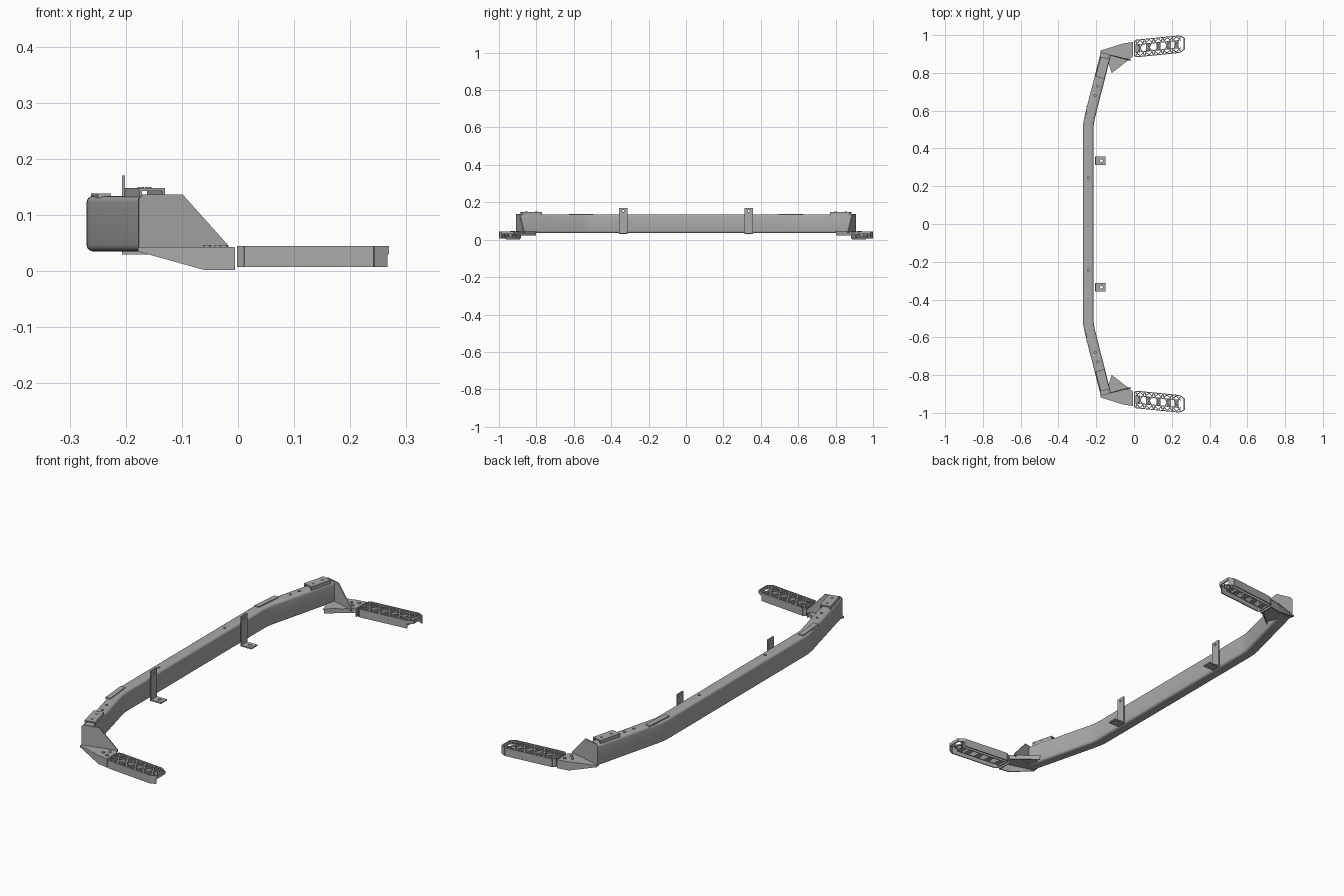
import bpy, bmesh, math
from mathutils import Vector, Matrix

cube = bpy.data.objects.get("Cube")
if cube:
    bpy.data.objects.remove(cube, do_unlink=True)

steel = bpy.data.materials.new("grey_steel")
steel.use_nodes = True
steel.diffuse_color = (0.4, 0.4, 0.4, 1)
steel.node_tree.nodes["Principled BSDF"].inputs["Base Color"].default_value = (0.4, 0.4, 0.4, 1)
parts = []


def finish(name, bm):
    bmesh.ops.recalc_face_normals(bm, faces=bm.faces)
    mesh = bpy.data.meshes.new(name)
    bm.to_mesh(mesh)
    bm.free()
    mesh.materials.append(steel)
    ob = bpy.data.objects.new(name, mesh)
    bpy.context.collection.objects.link(ob)
    parts.append(ob)
    return ob


def extrude(bm, points, offset):
    """Solid from a planar 3D outline pushed along an offset."""
    face = bm.faces.new([bm.verts.new(p) for p in points])
    out = bmesh.ops.extrude_face_region(bm, geom=[face])
    moved = [g for g in out["geom"] if isinstance(g, bmesh.types.BMVert)]
    bmesh.ops.translate(bm, verts=moved, vec=offset)


def slab(bm, plan, z0, z1):
    extrude(bm, [(x, y, z0) for x, y in plan], (0, 0, z1 - z0))


def wall(bm, p, q, t, z0, z1):
    """Upright strip of thickness t between two plan points."""
    p, q = Vector(p), Vector(q)
    d = (q - p).normalized()
    n = Vector((-d.y, d.x)) * t / 2
    slab(bm, [p + n, q + n, q - n, p - n], z0, z1)


def cylinder(bm, centre, r, depth, axis="Z"):
    m = Matrix.Translation(centre)
    if axis == "X":
        m = m @ Matrix.Rotation(math.pi / 2, 4, "Y")
    bmesh.ops.create_cone(bm, cap_ends=True, segments=16, radius1=r, radius2=r, depth=depth, matrix=m)


# Main beam: bent plan outline with rounded long edges
outer = [(-0.27, 0.5), (-0.269, 0.53), (-0.262, 0.57), (-0.177, 0.905)]
inner = [(-0.123, 0.891), (-0.207, 0.56), (-0.213, 0.53), (-0.214, 0.5)]
half = outer + inner
plan = half + [(x, -y) for x, y in reversed(half)]
bm = bmesh.new()
slab(bm, plan, 0.035, 0.134)
long_edges = [e for e in bm.edges if abs(e.verts[0].co.z - e.verts[1].co.z) < 1e-4
              and abs(e.verts[0].co.y - e.verts[1].co.y) > 0.02]
bmesh.ops.bevel(bm, geom=long_edges, offset=0.012, segments=4, profile=0.5, affect="EDGES")
beam = finish("main_beam", bm)

# Cutter for bolt holes in the beam and straps
holes = bmesh.new()
drilled = [beam]
along = Vector((0.245, 0.97)).normalized()
across = Vector((along.y, -along.x))

for s, side in ((1, "rear"), (-1, "front")):
    def P(x, y):
        return Vector((x, y * s))

    for x, y in ((-0.24, 0.245), (-0.205, 0.68), (-0.192, 0.73)):
        cylinder(holes, (x, y * s, 0.134), 0.006, 0.03)

    # Mounting strap: upright leg with a foot
    bm = bmesh.new()
    profile = [(-0.207, 0.03), (-0.15, 0.03), (-0.15, 0.036), (-0.201, 0.036), (-0.201, 0.17), (-0.207, 0.17)]
    extrude(bm, [(x, s * 0.335 - 0.022, z) for x, z in profile], (0, 0.044, 0))
    drilled.append(finish(side + "_strap", bm))
    cylinder(holes, (-0.204, s * 0.335, 0.153), 0.006, 0.03, "X")
    cylinder(holes, (-0.172, s * 0.335, 0.033), 0.008, 0.03)

    # Flat pad on the beam at the bend
    bm = bmesh.new()
    wall(bm, P(-0.25, 0.495), P(-0.238, 0.625), 0.024, 0.13, 0.138)
    finish(side + "_bend_pad", bm)

    # Raised bracket near the beam end
    bm = bmesh.new()
    a, b = Vector((-0.18, 0.775)), Vector((-0.153, 0.88))
    wall(bm, P(*a), P(*b), 0.048, 0.143, 0.148)
    for k in (-0.021, 0.021):
        wall(bm, P(*(a + across * k)), P(*(b + across * k)), 0.005, 0.13, 0.145)
    for t in (0.25, 0.75):
        c = a.lerp(b, t)
        cylinder(bm, (c.x, c.y * s, 0.148), 0.006, 0.004)
    finish(side + "_top_bracket", bm)

    # Gusset plate closing the beam end
    bm = bmesh.new()
    start = Vector((-0.178, 0.904))
    profile = [(0, 0.036), (0, 0.129), (0.008, 0.137), (0.08, 0.137), (0.165, 0.045), (0.165, 0.036)]
    outline = []
    for u, z in profile:
        p = start + across * u
        outline.append((p.x, p.y * s, z))
    extrude(bm, outline, (along.x * 0.006, along.y * s * 0.006, 0))
    finish(side + "_gusset", bm)

    # Foot plate with turned-down flanges
    bm = bmesh.new()
    foot = [(-0.178, 0.9), (-0.176, 0.918), (-0.06, 0.955), (-0.006, 0.964),
            (-0.006, 0.888), (-0.118, 0.8), (-0.135, 0.85)]
    slab(bm, [P(*p) for p in foot], 0.037, 0.043)
    skirt = [(-0.178, 0.918, 0.035), (-0.06, 0.953, 0.002), (-0.06, 0.953, 0.042), (-0.178, 0.918, 0.042)]
    extrude(bm, [(x, y * s, z) for x, y, z in skirt], (0, -0.005 * s, 0))
    wall(bm, P(-0.06, 0.951), P(-0.006, 0.961), 0.005, 0.002, 0.042)
    wall(bm, P(-0.008, 0.963), P(-0.008, 0.888), 0.005, 0.002, 0.042)
    wall(bm, P(-0.116, 0.803), P(-0.007, 0.889), 0.005, 0.022, 0.042)
    for x, y in ((-0.055, 0.92), (-0.035, 0.9), (-0.025, 0.935)):
        cylinder(bm, (x, y * s, 0.044), 0.007, 0.006)
    finish(side + "_foot_plate", bm)

    # Step: local length u and width v, slightly splayed outwards
    def S(u, v):
        return P(u, 0.928 + 0.1 * u + v)

    corner = [(0.0, 0.036), (0.012, 0.044), (0.242, 0.044), (0.265, 0.03)]
    bm = bmesh.new()
    for k in (1, -1):
        for i in range(3):
            (u0, v0), (u1, v1) = corner[i], corner[i + 1]
            low = 0.028 if (k < 0 and i == 2) else 0.007
            wall(bm, S(u0, v0 * k), S(u1, v1 * k), 0.005, low, 0.045)
    wall(bm, S(0.002, 0.038), S(0.002, -0.038), 0.005, 0.007, 0.045)
    wall(bm, S(0.266, 0.031), S(0.266, -0.031), 0.006, 0.03, 0.045)
    finish(side + "_step_frame", bm)

    # Open lattice tread of crossing bars
    bm = bmesh.new()
    cells = 5
    w = 0.24 / cells
    for i in range(cells):
        u = 0.008 + i * w
        for k in (1, -1):
            wall(bm, S(u, -0.041 * k), S(u + w, 0.041 * k), 0.006, 0.037, 0.044)
            # Short chords that turn the crossings into diamonds
            wall(bm, S(u, 0.018 * k), S(u + w / 2, 0.041 * k), 0.004, 0.037, 0.044)
            wall(bm, S(u + w / 2, 0.041 * k), S(u + w, 0.018 * k), 0.004, 0.037, 0.044)
    finish(side + "_step_tread", bm)

    # Support rails and cross ties beneath the tread
    bm = bmesh.new()
    for v in (-0.02, 0.02):
        wall(bm, S(0.0, v), S(0.235, v), 0.004, 0.012, 0.038)
    for u in (0.02, 0.075, 0.13, 0.185, 0.225):
        wall(bm, S(u, -0.02), S(u, 0.02), 0.022, 0.012, 0.016)
    finish(side + "_step_support", bm)

cutter = finish("hole_cutter", holes)
parts.remove(cutter)
cutter.hide_render = True
cutter.hide_viewport = True
for ob in drilled:
    mod = ob.modifiers.new("holes", "BOOLEAN")
    mod.operation = "DIFFERENCE"
    mod.object = cutter

# Smooth the rounded surfaces and keep the corners sharp
bpy.ops.object.select_all(action="DESELECT")
for ob in parts:
    ob.select_set(True)
bpy.context.view_layer.objects.active = beam
bpy.ops.object.shade_smooth_by_angle(angle=math.radians(30))
